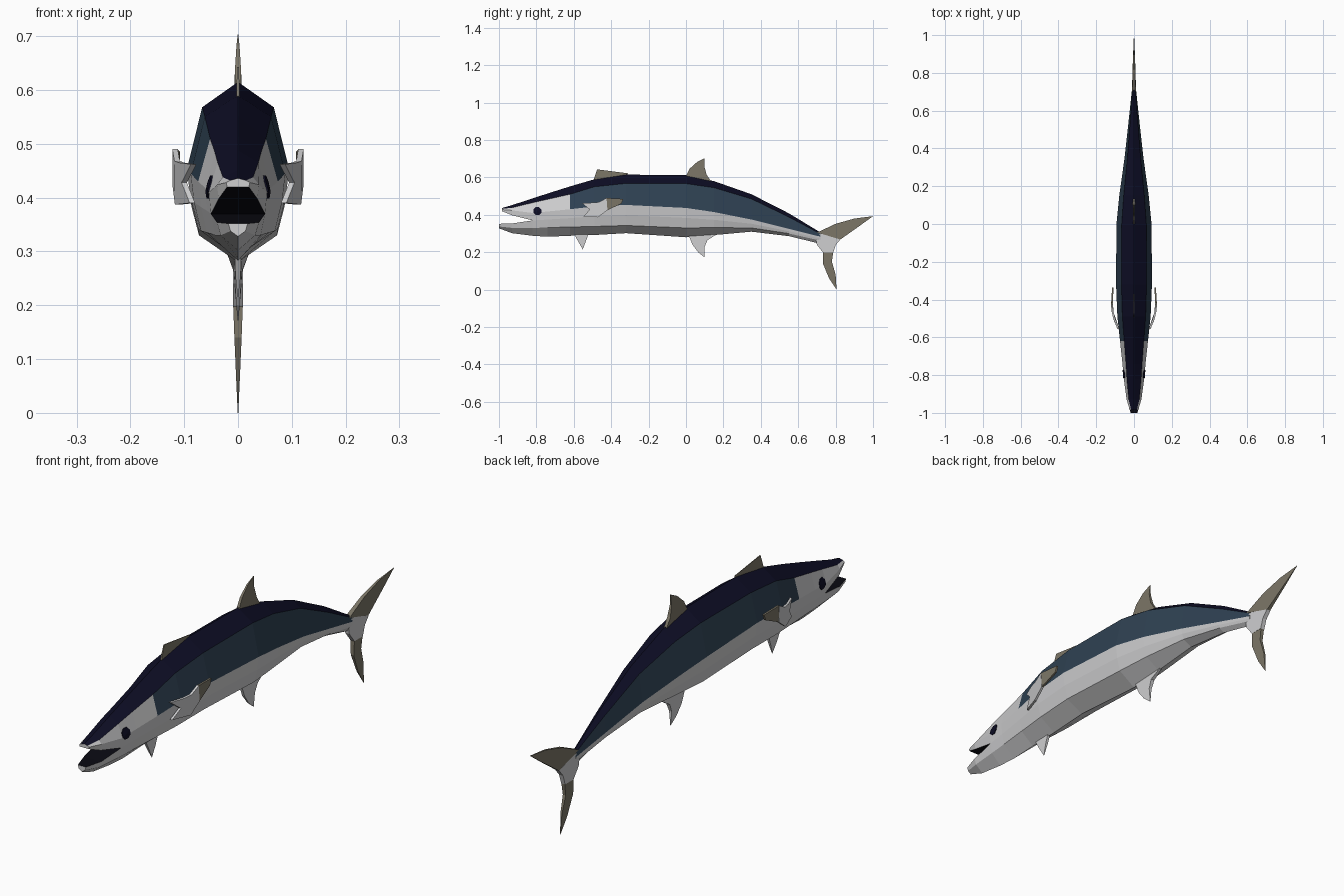
import bpy, bmesh, math
from mathutils import Vector
from mathutils.bvhtree import BVHTree

if "Cube" in bpy.data.objects:
    bpy.data.objects.remove(bpy.data.objects["Cube"])


def material(name, rgb):
    m = bpy.data.materials.new(name)
    m.diffuse_color = (*rgb, 1)
    m.use_nodes = True
    m.node_tree.nodes["Principled BSDF"].inputs["Base Color"].default_value = m.diffuse_color
    return m


MATS = [material("navy", (0.004, 0.004, 0.018)),
        material("steel blue", (0.028, 0.053, 0.085)),
        material("silver white", (0.62, 0.62, 0.63)),
        material("olive fin", (0.20, 0.18, 0.135)),
        material("mouth black", (0.003, 0.003, 0.006))]
NAVY, STEEL, WHITE, OLIVE, BLACK = range(5)


def finish(name, bm):
    bmesh.ops.recalc_face_normals(bm, faces=bm.faces)
    me = bpy.data.meshes.new(name)
    bm.to_mesh(me)
    bm.free()
    for m in MATS:
        me.materials.append(m)
    ob = bpy.data.objects.new(name, me)
    bpy.context.collection.objects.link(ob)
    return ob


def loft(name, stations, rule):
    """stations: (y, right-half points); rule(segment, y) gives the colour."""
    bm = bmesh.new()
    rings = []
    for y, half in stations:
        pts = half + [(-x, z) for x, z in reversed(half) if x > 0]
        rings.append([bm.verts.new((x, y, z)) for x, z in pts])
    n = len(rings[0])
    for k, (a, b) in enumerate(zip(rings, rings[1:])):
        y = (stations[k][0] + stations[k + 1][0]) / 2
        for j in range(n):
            i = (j + 1) % n
            bm.faces.new((a[j], a[i], b[i], b[j])).material_index = rule(j, y)
    for r in (rings[0], rings[-1]):
        bm.faces.new(r).material_index = WHITE
    return finish(name, bm)


def section(w, zt, zs, zm, zl, zb):
    """Half outline: ridge, shoulder, flank, cheek, lower side, keel."""
    return [(0, zt), (0.7 * w, zs), (w, zm), (0.93 * w, (zm + zl) / 2),
            (0.78 * w, zl), (0, zb)]


# Body: navy back, steel flank behind the gill, white belly
BODY = [(-0.82, 0.054, 0.488, 0.465, 0.410, 0.330, 0.288),
        (-0.74, 0.061, 0.514, 0.483, 0.418, 0.332, 0.283),
        (-0.62, 0.074, 0.552, 0.510, 0.430, 0.335, 0.288),
        (-0.49, 0.088, 0.590, 0.550, 0.445, 0.338, 0.292),
        (-0.32, 0.095, 0.615, 0.568, 0.453, 0.343, 0.302),
        (0.00, 0.093, 0.612, 0.567, 0.437, 0.330, 0.280),
        (0.15, 0.078, 0.580, 0.545, 0.415, 0.332, 0.292),
        (0.35, 0.050, 0.510, 0.485, 0.375, 0.330, 0.310),
        (0.55, 0.028, 0.408, 0.388, 0.325, 0.300, 0.286),
        (0.72, 0.010, 0.305, 0.298, 0.283, 0.262, 0.245)]


def body_rule(j, y):
    if j in (0, 9):
        return NAVY
    return STEEL if j in (1, 8) and y > -0.62 else WHITE


body = loft("body", [(s[0], section(*s[1:])) for s in BODY], body_rule)

# Open jaws continue the upper and lower parts of the first body section
first = section(*BODY[0][1:])
loft("upper_jaw", [
    (-0.82, first[:4]),
    (-0.93, [(0, 0.452), (0.028, 0.438), (0.039, 0.424), (0.036, 0.398)]),
    (-0.985, [(0, 0.436), (0.015, 0.432), (0.022, 0.428), (0.02, 0.42)])],
    lambda j, y: NAVY if j in (0, 6) else BLACK if j == 3 else WHITE)
loft("lower_jaw", [
    (-0.82, first[3:]),
    (-0.93, [(0.039, 0.354), (0.032, 0.330), (0, 0.302)]),
    (-1.0, [(0.018, 0.352), (0.014, 0.338), (0, 0.328)])],
    lambda j, y: BLACK if j == 4 else WHITE)

# Eyes: thin discs laid onto the head surface
me = body.data
tree = BVHTree.FromPolygons([v.co for v in me.vertices],
                            [p.vertices for p in me.polygons])
for side, label in ((1, "right"), (-1, "left")):
    bm = bmesh.new()
    rim = []
    for k in range(8):
        a = math.tau * (k + 0.5) / 8
        y, z = -0.795 + 0.023 * math.cos(a), 0.42 + 0.023 * math.sin(a)
        hit = tree.ray_cast(Vector((side, y, z)), Vector((-side, 0, 0)))[0]
        rim.append((hit.x, y, z))
    outer = [bm.verts.new((x + side * 0.003, y, z)) for x, y, z in rim]
    inner = [bm.verts.new((x - side * 0.003, y, z)) for x, y, z in rim]
    hub = tree.ray_cast(Vector((side, -0.795, 0.42)), Vector((-side, 0, 0)))[0]
    hub = bm.verts.new(hub + Vector((side * 0.004, 0, 0)))
    for k in range(8):
        i = (k + 1) % 8
        bm.faces.new((outer[k], outer[i], hub))
        bm.faces.new((outer[k], inner[k], inner[i], outer[i]))
    finish(label + "_eye", bm)


def fin(name, pts, mat, thick=0.01, centre=lambda y: 0, root=None):
    """Thin blade from a (y, z) outline, tapering away from its root point."""
    bm = bmesh.new()
    far = max(math.dist(p, root) for p in pts) if root else 1
    sides = []
    for s in (1, -1):
        row = []
        for p in pts:
            t = thick * (1.05 - math.dist(p, root) / far) if root else thick
            row.append(bm.verts.new((centre(p[0]) + s * t, *p)))
        bm.faces.new(row)
        sides.append(row)
    a, b = sides
    for k in range(len(pts)):
        i = (k + 1) % len(pts)
        bm.faces.new((a[k], a[i], b[i], b[k]))
    for f in bm.faces:
        f.material_index = mat
    return finish(name, bm)


# Fins along the back and belly
fin("front_dorsal_fin", [(-0.50, 0.57), (-0.475, 0.643), (-0.31, 0.622),
                         (-0.32, 0.59)], OLIVE, 0.008, root=(-0.42, 0.55))
fin("rear_dorsal_fin", [(-0.01, 0.59), (0.02, 0.647), (0.06, 0.683), (0.10, 0.703),
                        (0.098, 0.66), (0.11, 0.615), (0.14, 0.57)],
    OLIVE, 0.012, root=(0.06, 0.57))
fin("pelvic_fin", [(-0.60, 0.30), (-0.575, 0.255), (-0.552, 0.215),
                   (-0.535, 0.26), (-0.52, 0.30)], WHITE, 0.01, root=(-0.56, 0.30))
fin("anal_fin", [(0.01, 0.30), (0.035, 0.24), (0.065, 0.2), (0.10, 0.172),
                 (0.10, 0.23), (0.115, 0.265), (0.18, 0.305)],
    WHITE, 0.012, root=(0.08, 0.30))

# Tail: pale root with two olive lobes
hub = (0.71, 0.26)
fin("tail_root", [(0.69, 0.295), (0.73, 0.297), (0.825, 0.268), (0.80, 0.238),
                  (0.787, 0.198), (0.733, 0.198), (0.70, 0.24)], WHITE, 0.009)
fin("upper_tail_lobe", [(0.70, 0.305), (0.80, 0.352), (0.90, 0.38), (1.0, 0.393),
                        (0.92, 0.335), (0.825, 0.268), (0.73, 0.297)],
    OLIVE, 0.011, root=hub)
fin("lower_tail_lobe", [(0.733, 0.198), (0.732, 0.14), (0.765, 0.06), (0.805, 0.0),
                        (0.80, 0.08), (0.78, 0.15), (0.787, 0.198)],
    OLIVE, 0.011, root=hub)


# Side fins: bowed blade with an olive trailing tip
def bow(y):
    return 0.117 - 1.9 * (y + 0.42) ** 2 if y < -0.42 else 0.117 - 0.06 * (y + 0.42)


BLADE = [(-0.555, 0.462), (-0.50, 0.465), (-0.465, 0.468), (-0.425, 0.49),
         (-0.42, 0.425), (-0.47, 0.387), (-0.55, 0.39), (-0.515, 0.428)]
TIP = [(-0.425, 0.49), (-0.335, 0.485), (-0.345, 0.46), (-0.42, 0.425)]
for side, label in ((1, "right"), (-1, "left")):
    def curve(y, s=side):
        return s * bow(y)
    fin(label + "_side_fin", BLADE, WHITE, 0.005, curve)
    fin(label + "_side_fin_tip", TIP, OLIVE, 0.004, curve)
